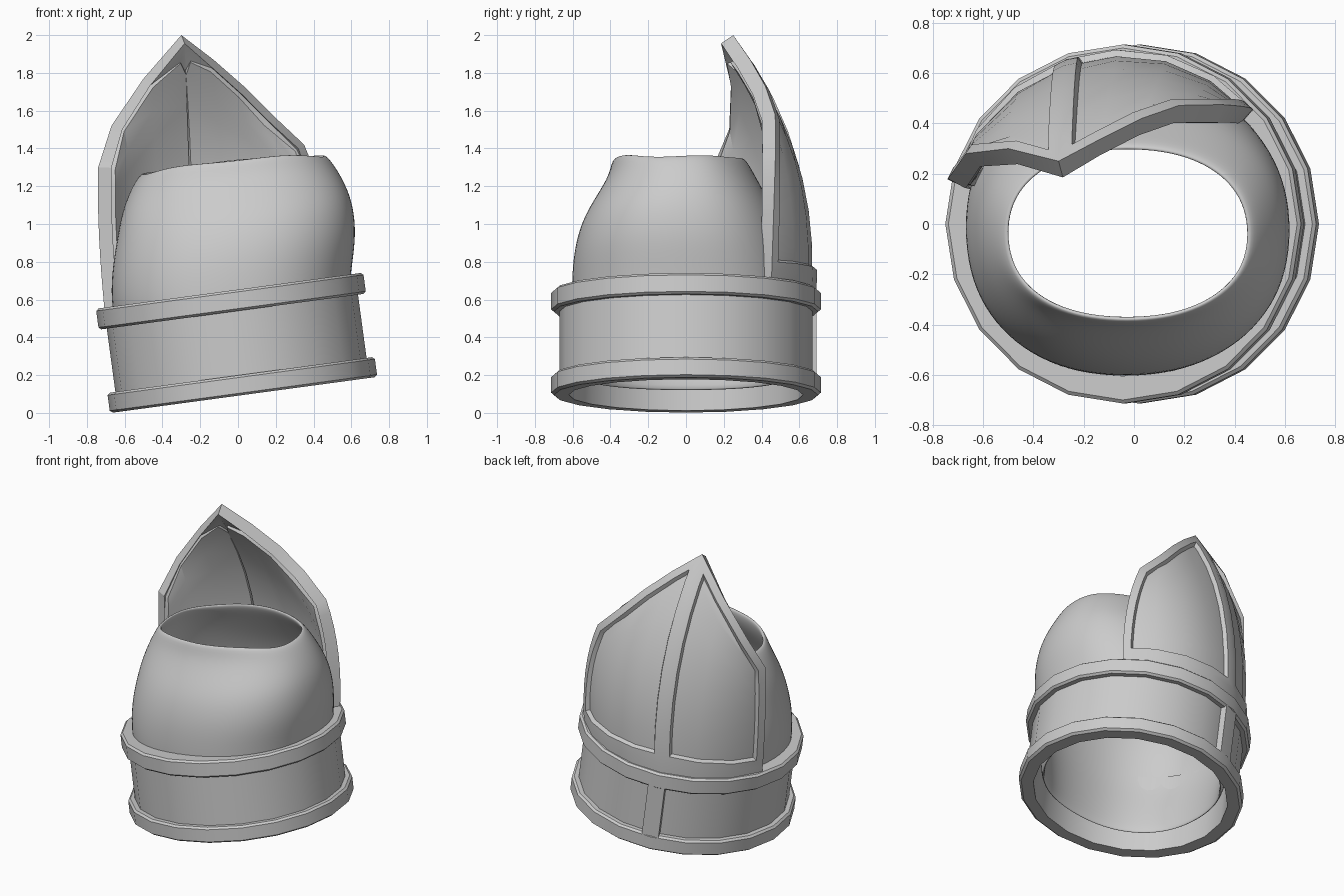
import bpy, bmesh
from math import sin, cos, radians, pi, copysign
from mathutils import Matrix, Vector

if "Cube" in bpy.data.objects:
    bpy.data.objects.remove(bpy.data.objects["Cube"])

# The whole cuff leans slightly to the left
LEAN = Matrix.Translation((0.03, 0, 0.095)) @ Matrix.Rotation(radians(-7.7), 4, 'Y')


def finish(bm, name, fix_normals=True):
    if fix_normals:
        bmesh.ops.recalc_face_normals(bm, faces=bm.faces)
    mesh = bpy.data.meshes.new(name)
    bm.to_mesh(mesh)
    bm.free()
    ob = bpy.data.objects.new(name, mesh)
    bpy.context.collection.objects.link(ob)
    return ob


def select(ob):
    bpy.ops.object.select_all(action='DESELECT')
    bpy.context.view_layer.objects.active = ob
    ob.select_set(True)


def smooth(ob, angle):
    select(ob)
    bpy.ops.object.shade_smooth_by_angle(angle=radians(angle))


def lathe(name, profile, start, end, steps):
    """Sweep a closed (radius, height) profile around the leaning axis."""
    bm = bmesh.new()
    full = end - start >= 360
    loops = []
    for i in range(steps if full else steps + 1):
        a = radians(start + (end - start) * i / steps)
        loops.append([bm.verts.new(LEAN @ Vector((r * cos(a), r * sin(a), z))) for r, z in profile])
    n = len(profile)
    for i in range(steps):
        p, q = loops[i], loops[(i + 1) % len(loops)]
        for j in range(n):
            k = (j + 1) % n
            bm.faces.new((p[j], q[j], q[k], p[k]))
    if not full:
        bm.faces.new(loops[0])
        bm.faces.new(loops[-1])
    ob = finish(bm, name)
    smooth(ob, 25)
    return ob


# Banded cuff: two raised rims with a recessed wall between them
lathe("banded_cuff", [(.62, 0), (.698, 0), (.714, .012), (.714, .095), (.70, .107), (.671, .107),
                      (.671, .445), (.70, .445), (.714, .457), (.714, .545), (.70, .557), (.605, .557)],
      0, 360, 20)

# Raised upright strap at the back of the cuff
lathe("cuff_strap", [(.64, .09), (.708, .09), (.708, .46), (.64, .46)], 103, 112, 2)

# Soft inner sleeve: stacked rounded sections (height, right, left, front, back)
SECTIONS = [(.09, .565, -.565, -.565, .565), (.28, .59, -.59, -.585, .585), (.46, .63, -.63, -.61, .605),
            (.60, .665, -.635, -.61, .59), (.76, .71, -.605, -.60, .55), (.92, .715, -.555, -.555, .495),
            (1.04, .69, -.515, -.48, .43), (1.15, .65, -.455, -.41, .365), (1.235, .605, -.385, -.395, .315)]
SQUARE = .9   # below 1 makes the ovals a little boxier
bm = bmesh.new()
N = 24
rows = []
for h, right, left, front, back in SECTIONS:
    row = []
    for i in range(N):
        a = 2 * pi * i / N
        cx = copysign(abs(cos(a)) ** SQUARE, cos(a))
        cy = copysign(abs(sin(a)) ** SQUARE, sin(a))
        wave = (-.012 * cos(2 * a) - .018 * cos(a) + .006 * sin(5 * a)) * max(0, h - .9) / .335
        row.append(bm.verts.new(LEAN @ Vector(((right + left) / 2 + (right - left) / 2 * cx,
                                               (front + back) / 2 + (back - front) / 2 * cy, h + wave))))
    rows.append(row)
for p, q in zip(rows, rows[1:]):
    for i in range(N):
        k = (i + 1) % N
        bm.faces.new((p[i], p[k], q[k], q[i]))
sleeve = finish(bm, "inner_sleeve", False)
mod = sleeve.modifiers.new("thickness", 'SOLIDIFY')
mod.thickness, mod.offset = .03, -1
mod = sleeve.modifiers.new("soft", 'SUBSURF')
mod.levels = mod.render_levels = 2
smooth(sleeve, 60)

# Pointed back plate: columns from the rim up to the pointed outline, right to left
OUTLINE = [(.35, .475, 1.42), (.18, .472, 1.58), (.03, .42, 1.73), (-.13, .34, 1.87), (-.30, .25, 2.0),
           (-.50, .30, 1.77), (-.67, .28, 1.52), (-.74, .18, 1.30)]
ANGLES = [41, 58, 75, 92, 109, 128, 147, 166]
BULGE = [1.03, 1.05, 1.07, 1.07, 1.07, 1.07, 1.07, 1.06]
LEVELS = [0, .05] + [.05 + .95 * j / 7 for j in range(1, 8)]
TIP = 4
bm = bmesh.new()
cols = []
for top, deg, bulge in zip(OUTLINE, ANGLES, BULGE):
    a = radians(deg)
    b = LEAN @ Vector((.69 * cos(a), .69 * sin(a), .55))
    t = Vector(top)
    c = Vector((b.x * bulge, b.y * bulge, b.z + .58 * (t.z - b.z)))
    cols.append([bm.verts.new(b * (1 - u) ** 2 + c * 2 * u * (1 - u) + t * u * u) for u in LEVELS])
halves = [[], []]
for i in range(len(cols) - 1):
    p, q = cols[i], cols[i + 1]
    for j in range(len(LEVELS) - 1):
        f = bm.faces.new((p[j], q[j], q[j + 1], p[j + 1]))
        if j > 0:   # the lowest row stays as a wider bottom border
            halves[i >= TIP].append(f)
bm.normal_update()
# Recess a panel in each half, leaving a border and a centre strap
for faces in halves:
    bmesh.ops.inset_region(bm, faces=faces, thickness=.05, depth=0, use_boundary=True, use_even_offset=True)
    bm.normal_update()
    bmesh.ops.inset_region(bm, faces=faces, thickness=.012, depth=-.025, use_boundary=True, use_even_offset=True)
    bm.normal_update()
plate = finish(bm, "pointed_back_plate", False)
mod = plate.modifiers.new("thickness", 'SOLIDIFY')
mod.thickness, mod.offset = .08, -1
# Apply the thickness first so the cut edges shade crisply
select(plate)
bpy.ops.object.modifier_apply(modifier=mod.name)
smooth(plate, 28)
